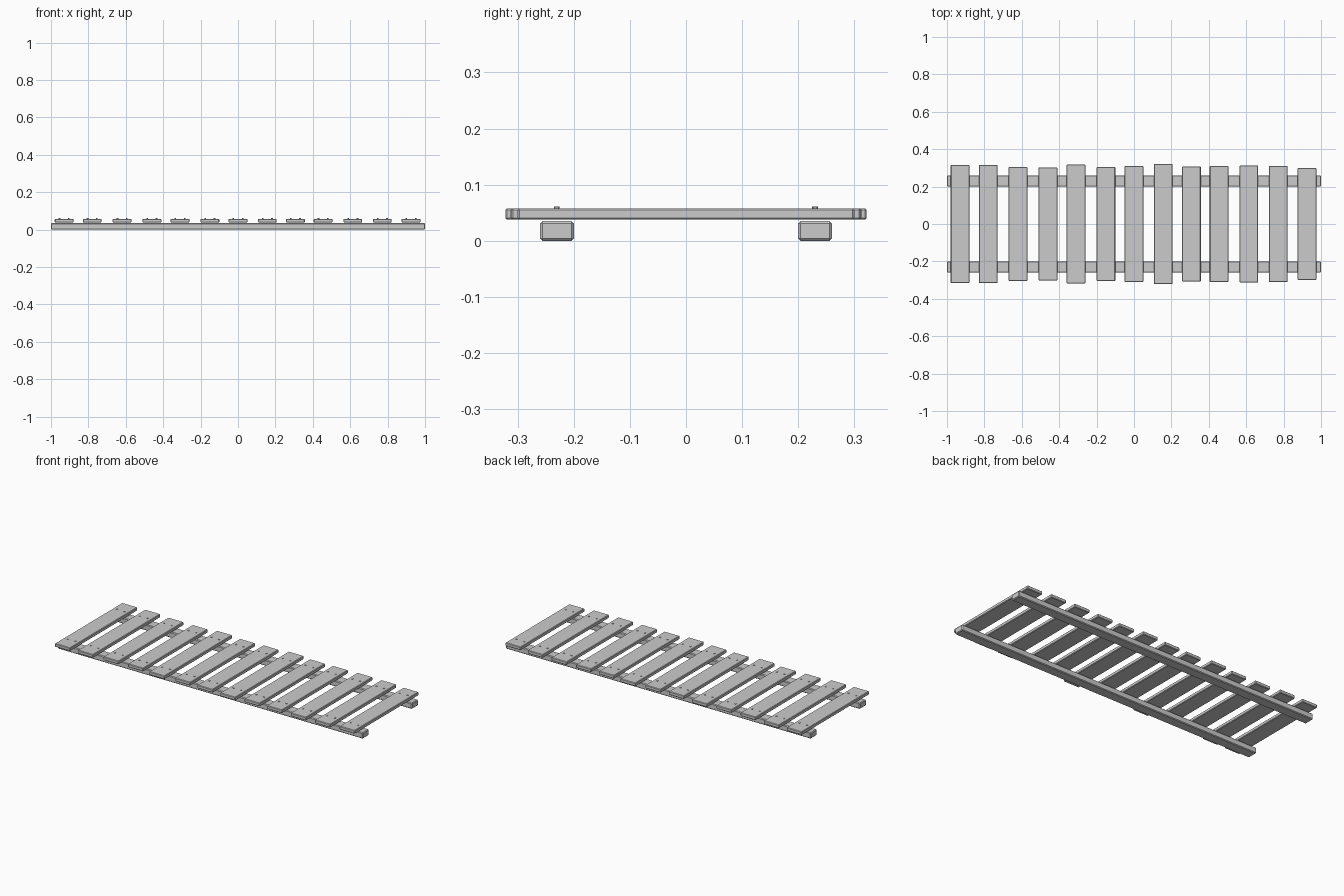
import bpy

cube = bpy.data.objects.get("Cube")
if cube:
    bpy.data.objects.remove(cube, do_unlink=True)

# One plain grey for the whole walkway
grey = bpy.data.materials.new("plain grey")
grey.use_nodes = True
colour = (0.6, 0.6, 0.6, 1)
grey.diffuse_color = colour
grey.node_tree.nodes["Principled BSDF"].inputs["Base Color"].default_value = colour


def beam(name, centre, size, bevel):
    """Chamfered box."""
    bpy.ops.mesh.primitive_cube_add(size=1, location=centre)
    ob = bpy.context.object
    ob.name = name
    ob.scale = size
    bpy.ops.object.transform_apply(location=False, rotation=False, scale=True)
    mod = ob.modifiers.new("chamfer", "BEVEL")
    mod.width = bevel
    mod.segments = 1
    ob.data.materials.append(grey)


def nail(name, x, y):
    """Small round nail head, sunk into the plank."""
    bpy.ops.mesh.primitive_cylinder_add(vertices=10, radius=0.005, depth=0.008,
                                        location=(x, y, 0.057))
    ob = bpy.context.object
    ob.name = name
    ob.data.materials.append(grey)


# Two long rails underneath
RAIL_Y = 0.23
for side, y in (("front", -RAIL_Y), ("back", RAIL_Y)):
    beam(f"{side}_rail", (0, y, 0.0175), (2, 0.06, 0.035), 0.004)

# Cross planks: centre x and half length, slightly uneven
planks = [(-0.93, 0.316), (-0.78, 0.316), (-0.62, 0.305), (-0.46, 0.303),
          (-0.31, 0.318), (-0.15, 0.305), (0, 0.31), (0.157, 0.322),
          (0.307, 0.308), (0.455, 0.31), (0.614, 0.313), (0.772, 0.311),
          (0.925, 0.3)]
for i, (x, half) in enumerate(planks, 1):
    beam(f"plank_{i}", (x, 0, 0.048), (0.1, 2 * half, 0.02), 0.003)
    # Two nails over each rail
    for side, y in (("front", -RAIL_Y), ("back", RAIL_Y)):
        for hand, dx in (("right", -0.025), ("left", 0.025)):
            nail(f"nail_{i}_{side}_{hand}", x + dx, y)
